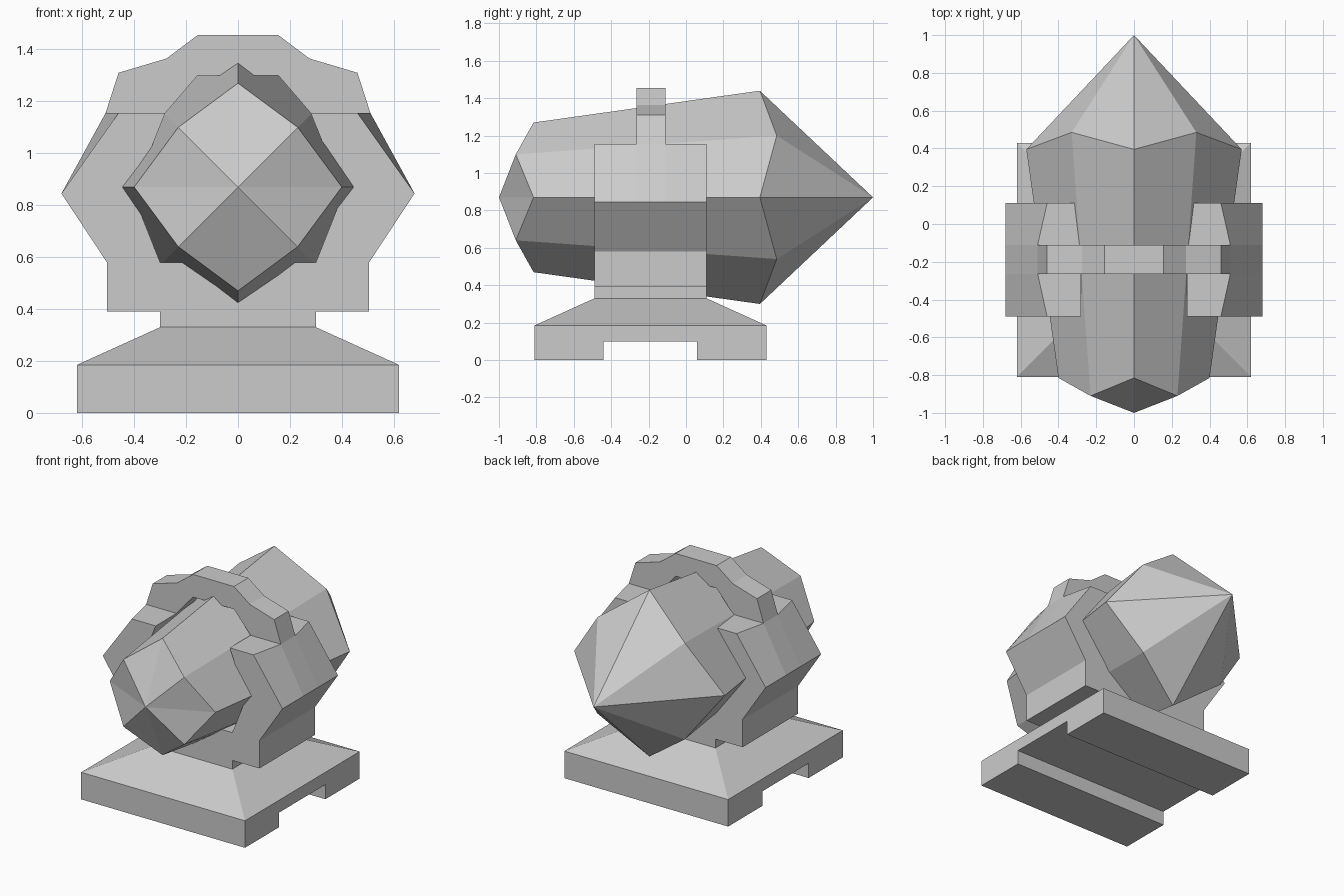
import bpy

if "Cube" in bpy.data.objects:
    bpy.data.objects.remove(bpy.data.objects["Cube"])


def make(name, verts, faces):
    mesh = bpy.data.meshes.new(name)
    mesh.from_pydata(verts, [], faces)
    obj = bpy.data.objects.new(name, mesh)
    bpy.context.collection.objects.link(obj)
    import bmesh
    bm = bmesh.new()
    bm.from_mesh(mesh)
    bmesh.ops.recalc_face_normals(bm, faces=bm.faces)
    bm.to_mesh(mesh)
    bm.free()
    return obj


def bridge(n, rings):
    """Quads joining successive closed rings of n points."""
    return [(r * n + i, r * n + (i + 1) % n, (r + 1) * n + (i + 1) % n, (r + 1) * n + i)
            for r in range(rings - 1) for i in range(n)]


def loft(name, rings):
    """Join rings of 3D points and cap both ends."""
    n = len(rings[0])
    last = (len(rings) - 1) * n
    caps = [tuple(range(n)), tuple(range(last, last + n))]
    return make(name, [p for r in rings for p in r], bridge(n, len(rings)) + caps)


def mirrored(half):
    """Mirror an open half profile across x = 0."""
    return half + [(-x, z) for x, z in reversed(half)]


def section(half, y):
    return [(x, y, z) for x, z in mirrored(half)]


def rect(x, y0, y1, z):
    return [(-x, y0, z), (x, y0, z), (x, y1, z), (-x, y1, z)]


# Base plinth with a channel running across its underside
plinth = [(-0.81, 0), (-0.44, 0), (-0.44, 0.10), (0.06, 0.10), (0.06, 0),
          (0.43, 0), (0.43, 0.185), (-0.81, 0.185)]
loft("base_plinth", [[(x, y, z) for y, z in plinth] for x in (-0.62, 0.62)])

# Sloped top of the base
loft("base_slope", [rect(0.62, -0.81, 0.43, 0.185), rect(0.30, -0.49, 0.11, 0.33)])


# Cradle: U-shaped yoke, its upper corners tapering toward front and back
def cradle_half(top_x):
    return [(0.30, 0.33), (0.30, 0.39), (0.505, 0.39), (0.505, 0.58), (0.68, 0.845),
            (top_x, 1.155), (0.28, 1.155), (0.405, 0.845), (0.30, 0.58)]


loft("cradle", [section(cradle_half(tx), y) for y, tx in
                ((-0.49, 0.46), (-0.265, 0.51), (-0.11, 0.51), (0.11, 0.46))])

# Strap arching over the body
strap = [(0.28, 1.155), (0.51, 1.155), (0.46, 1.31), (0.275, 1.365), (0.155, 1.455)]
arch = mirrored(strap) + [(-0.155, 1.30), (0.155, 1.30)]
loft("strap", [[(x, y, z) for x, z in arch] for y in (-0.265, -0.11)])


# Faceted body: two eight-sided rings closed by points
def body_ring(side, top, diag_x, diag_z, y, diag_y):
    c = 0.87
    return [(0, y, c + top), (diag_x, diag_y, c + diag_z), (side, y, c),
            (diag_x, diag_y, c - diag_z), (0, y, c - top), (-diag_x, diag_y, c - diag_z),
            (-side, y, c), (-diag_x, diag_y, c + diag_z)]


verts = body_ring(0.40, 0.40, 0.23, 0.23, -0.815, -0.91)
verts += body_ring(0.57, 0.57, 0.33, 0.33, 0.395, 0.485)
verts += [(0, -1, 0.87), (0, 1, 0.87)]
faces = bridge(8, 2)
for i in range(8):
    j = (i + 1) % 8
    faces += [(i, j, 16), (8 + i, 8 + j, 17)]
make("faceted_body", verts, faces)
